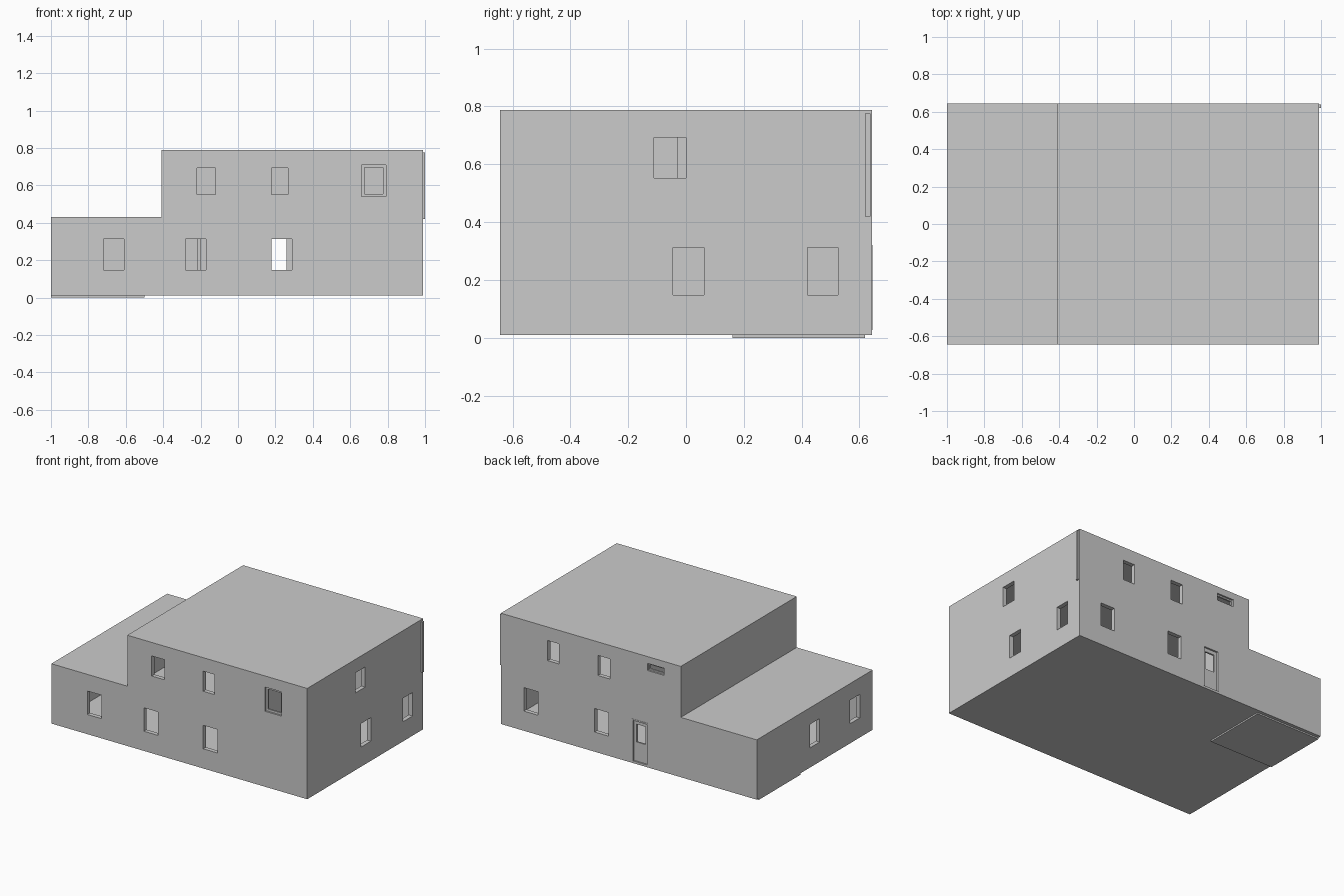
import bpy, bmesh
from mathutils import Vector

if "Cube" in bpy.data.objects:
    bpy.data.objects.remove(bpy.data.objects["Cube"])

T = 0.03          # wall thickness
YF = 0.643        # half depth of the house
X0, X1, XU = -1.0, 0.988, -0.41   # left end, right end, upper storey left end


def box(name, x, y, z):
    """Box from (min, max) ranges."""
    me = bpy.data.meshes.new(name)
    bm = bmesh.new()
    bmesh.ops.create_cube(bm, size=1)
    for v in bm.verts:
        v.co = Vector([(r[0] + r[1]) / 2 + c * (r[1] - r[0])
                       for r, c in zip((x, y, z), v.co)])
    bm.to_mesh(me)
    bm.free()
    ob = bpy.data.objects.new(name, me)
    bpy.context.collection.objects.link(ob)
    return ob


def cut(ob, x, y, z):
    """Cut a rectangular opening through a part."""
    c = box("cutter", x, y, z)
    c.hide_render = True
    m = ob.modifiers.new("opening", 'BOOLEAN')
    m.operation, m.solver, m.object = 'DIFFERENCE', 'EXACT', c
    bpy.context.view_layer.objects.active = ob
    bpy.ops.object.modifier_apply(modifier=m.name)
    bpy.data.objects.remove(c, do_unlink=True)


def wall(name, axis, start, end, pos, z, holes=()):
    """Wall along 'x' or 'y'; pos is the thickness range, holes are (a0, a1, z0, z1)."""
    run = (start, end)
    ob = box(name, run, pos, z) if axis == 'x' else box(name, pos, run, z)
    thick = (pos[0] - 0.1, pos[1] + 0.1)
    for a0, a1, z0, z1 in holes:
        if axis == 'x':
            cut(ob, (a0, a1), thick, (z0, z1))
        else:
            cut(ob, thick, (a0, a1), (z0, z1))
    return ob


def windows(spans, z):
    return [(a, b, *z) for a, b in spans]


def frame(name, x, y, z, border):
    """Rectangular frame in the xz plane."""
    ob = box(name, x, y, z)
    cut(ob, (x[0] + border, x[1] - border), (y[0] - 0.1, y[1] + 0.1),
        (z[0] + border, z[1] - border))
    return ob


front, back = (-YF, -YF + T), (YF - T, YF)
low, up = (0.025, 0.41), (0.43, 0.765)
wl, wu = (0.148, 0.313), (0.552, 0.693)
inner = YF - T

# base and floor slabs, roofs
box("foundation_slab", (X0, X1), (-YF, YF), (0.01, 0.025))
box("foundation_pad", (X0, -0.5), (0.16, 0.62), (0.0, 0.01))
box("middle_floor", (X0, X1), (-YF, YF), (0.41, 0.43))
box("upper_roof", (XU, X1), (-YF, YF), (0.765, 0.788))

# ground floor outer walls
wall("lower_front_wall", 'x', X0, X1, front, low,
     windows([(-0.72, -0.61), (-0.28, -0.17), (0.18, 0.29)], wl))
wall("lower_back_wall", 'x', X0, X1, back, low,
     windows([(0.15, 0.26), (0.70, 0.81)], wl) + [(-0.16, -0.03, 0.026, 0.32)])
wall("lower_left_wall", 'y', -inner, inner, (X0, X0 + T), low,
     windows([(-0.055, 0.055), (-0.50, -0.39)], wl))
wall("lower_right_wall", 'y', -inner, inner, (X1 - T, X1), low,
     windows([(-0.045, 0.063), (0.42, 0.525)], wl))

# upper floor outer walls
wall("upper_front_wall", 'x', XU, X1, front, up,
     windows([(-0.22, -0.12), (0.18, 0.268)], wu) + [(0.66, 0.79, 0.54, 0.71)])
wall("upper_back_wall", 'x', XU, X1, back, up,
     windows([(0.14, 0.235), (0.535, 0.625)], wu) + [(-0.28, -0.15, 0.69, 0.74)])
wall("upper_left_wall", 'y', -inner, inner, (XU, XU + T), up)
wall("upper_right_wall", 'y', -inner, inner, (X1 - T, X1), up,
     windows([(-0.11, 0.0)], wu))

# inner partitions
wall("lower_partition", 'y', -0.45, inner, (-0.22, -0.20), low)
wall("upper_long_partition", 'x', XU + T, X1 - T, (0.045, 0.065), up,
     [(0.35, 0.47, 0.431, 0.7)])
wall("upper_front_partition", 'y', -inner, 0.045, (0.62, 0.64), up,
     [(-0.15, -0.03, 0.431, 0.7)])
wall("upper_back_partition", 'y', 0.065, inner, (-0.13, -0.11), up)

# back door with its window
door = box("back_door", (-0.15, -0.04), (YF - 0.022, YF - 0.01), (0.026, 0.31))
cut(door, (-0.13, -0.06), (YF - 0.2, YF + 0.2), (0.16, 0.285))
for i, x in enumerate((-0.16, -0.04)):
    box(f"door_jamb_{i}", (x, x + 0.01), (YF - T, YF + 0.002), (0.026, 0.32))
box("door_head", (-0.15, -0.04), (YF - T, YF + 0.002), (0.31, 0.32))

# framed openings on the upper floor
frame("large_window_frame", (0.66, 0.79), (-YF + 0.012, -YF + 0.024), (0.54, 0.71), 0.015)
frame("vent_frame", (-0.28, -0.15), (YF - 0.024, YF - 0.012), (0.69, 0.74), 0.01)

# slim corner strip on the right side
box("corner_strip", (X1, 1.0), (0.62, 0.638), (0.42, 0.775))
